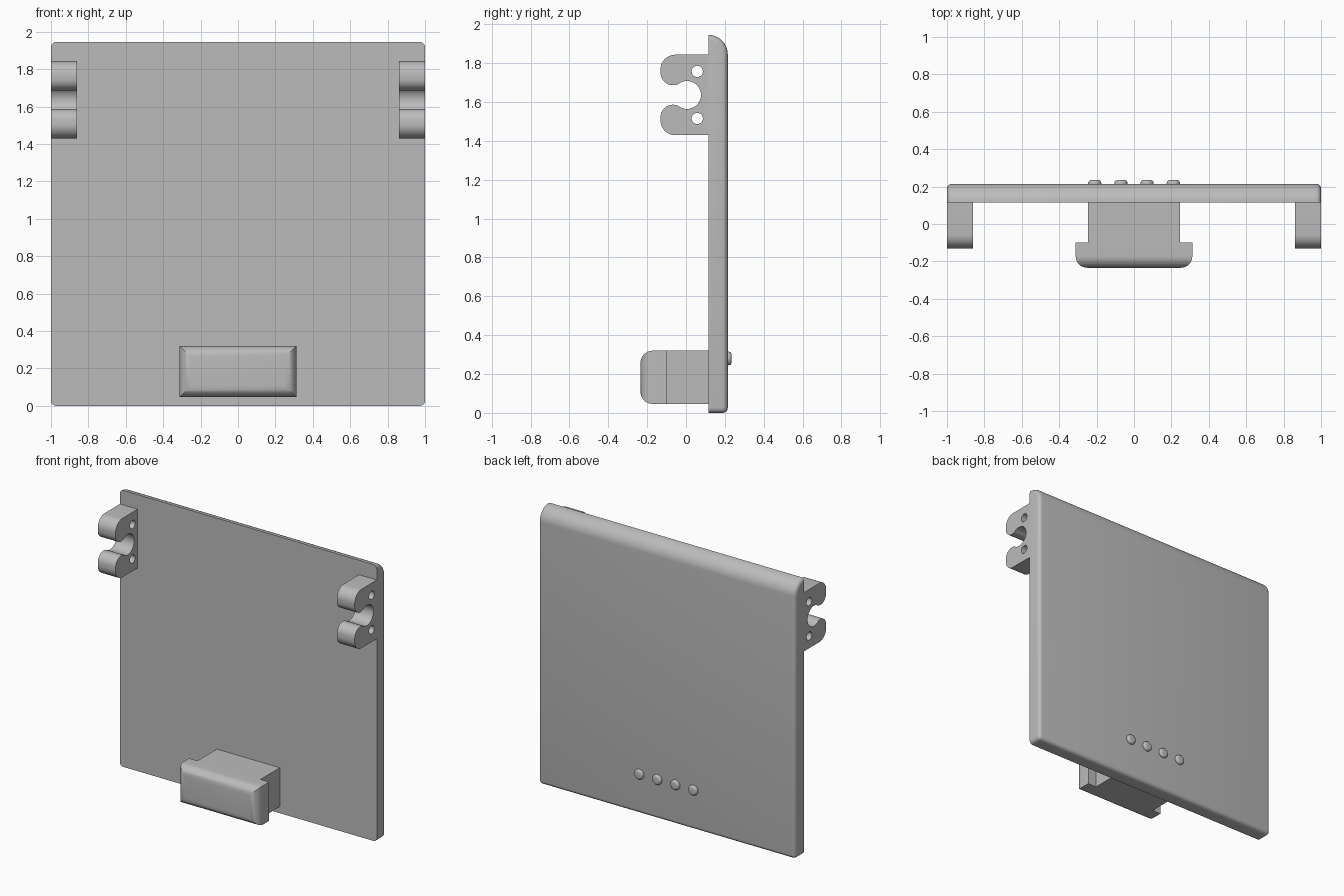
import bpy, bmesh, math
from mathutils import Matrix, Vector

if "Cube" in bpy.data.objects:
    bpy.data.objects.remove(bpy.data.objects["Cube"])

grey = bpy.data.materials.new("plain_grey")
grey.use_nodes = True
colour = (0.5, 0.5, 0.5, 1)
grey.diffuse_color = colour
grey.node_tree.nodes["Principled BSDF"].inputs["Base Color"].default_value = colour


def finish(obj):
    """Give the part its material and smooth shading with sharp edges."""
    obj.data.materials.clear()
    obj.data.materials.append(grey)
    bpy.ops.object.select_all(action="DESELECT")
    obj.select_set(True)
    bpy.context.view_layer.objects.active = obj
    bpy.ops.object.shade_smooth_by_angle(angle=math.radians(30))


def arc(cx, cy, r, start, end, steps):
    angles = [math.radians(start + (end - start) * i / steps) for i in range(steps + 1)]
    return [(cx + r * math.cos(a), cy + r * math.sin(a)) for a in angles]


def prism(name, points, direction, bevel_rule, radius, segments):
    """Extrude a planar outline, then round the edges chosen by the rule."""
    bm = bmesh.new()
    face = bm.faces.new([bm.verts.new(p) for p in points])
    result = bmesh.ops.extrude_face_region(bm, geom=[face])
    moved = [v for v in result["geom"] if isinstance(v, bmesh.types.BMVert)]
    bmesh.ops.translate(bm, vec=Vector(direction), verts=moved)
    bmesh.ops.recalc_face_normals(bm, faces=bm.faces)
    edges = [e for e in bm.edges if bevel_rule(*[v.co for v in e.verts])]
    bmesh.ops.bevel(bm, geom=edges, offset=radius, segments=segments,
                    profile=0.5, affect="EDGES", clamp_overlap=False)
    mesh = bpy.data.meshes.new(name)
    bm.to_mesh(mesh)
    bm.free()
    obj = bpy.data.objects.new(name, mesh)
    bpy.context.collection.objects.link(obj)
    finish(obj)
    return obj


# Panel: side profile with a rounded top, softened ends and lower back edge
FRONT, BACK, TOP = 0.115, 0.215, 1.945
side = [(FRONT, 0), (BACK, 0)] + arc(FRONT, TOP - 0.1, 0.1, 0, 90, 12)


def panel_edge(a, b):
    on_end = abs(a.x - b.x) < 1e-4 and max(a.y, b.y) > FRONT + 1e-4
    lower_back = min(a.y, b.y) > BACK - 1e-4 and max(a.z, b.z) < 1e-4
    return on_end or lower_back


prism("panel", [(-1, y, z) for y, z in side], (2, 0, 0), panel_edge, 0.027, 5)

# Handle: T-shaped block with its front face rounded all round
half = [(0.245, FRONT), (0.245, -0.1), (0.312, -0.1), (0.312, -0.234)]
outline = half + [(-x, y) for x, y in reversed(half)]
prism("handle", [(x, y, 0.046) for x, y in outline], (0, 0, 0.274),
      lambda a, b: max(a.y, b.y) < -0.23, 0.062, 8)

# Clip brackets: pairs of jaws around a round socket, with two pin holes
jaw = ([(FRONT + 0.002, 0.207)] + arc(-0.056, 0.132, 0.075, 90, 180, 10)
       + arc(-0.067, 0.114, 0.064, 180, 300, 12)[1:]
       + arc(0.005, 0, 0.072, 120, 0, 12))
clip_outline = jaw + [(y, -z) for y, z in reversed(jaw[:-1])]
holes = [arc(0.058, z, 0.029, 0, 345, 23) for z in (0.121, -0.121)]

for name, sign in (("left_clip", 1), ("right_clip", -1)):
    curve = bpy.data.curves.new(name, "CURVE")
    curve.dimensions = "2D"
    curve.fill_mode = "BOTH"
    curve.extrude = 0.069
    for loop in [clip_outline] + holes:
        spline = curve.splines.new("POLY")
        spline.points.add(len(loop) - 1)
        for point, (y, z) in zip(spline.points, loop):
            point.co = (y, z, 0, 1)
        spline.use_cyclic_u = True
    obj = bpy.data.objects.new(name, curve)
    bpy.context.collection.objects.link(obj)
    obj.rotation_euler = (math.pi / 2, 0, math.pi / 2)
    obj.location = (sign * 0.931, 0, 1.636)
    bpy.ops.object.select_all(action="DESELECT")
    obj.select_set(True)
    bpy.context.view_layer.objects.active = obj
    bpy.ops.object.convert(target="MESH")
    finish(bpy.context.view_layer.objects.active)

# Buttons: a row of four low rounded studs on the back
for i in range(4):
    ring = [(0.035 * math.cos(k * math.tau / 32), BACK - 0.01,
             0.28 + 0.035 * math.sin(k * math.tau / 32)) for k in range(32)]
    stud = prism(f"button_{i + 1}", ring, (0, 0.03, 0),
                 lambda a, b: min(a.y, b.y) > BACK + 0.01, 0.016, 5)
    stud.location.x = -0.21 + 0.14 * i
